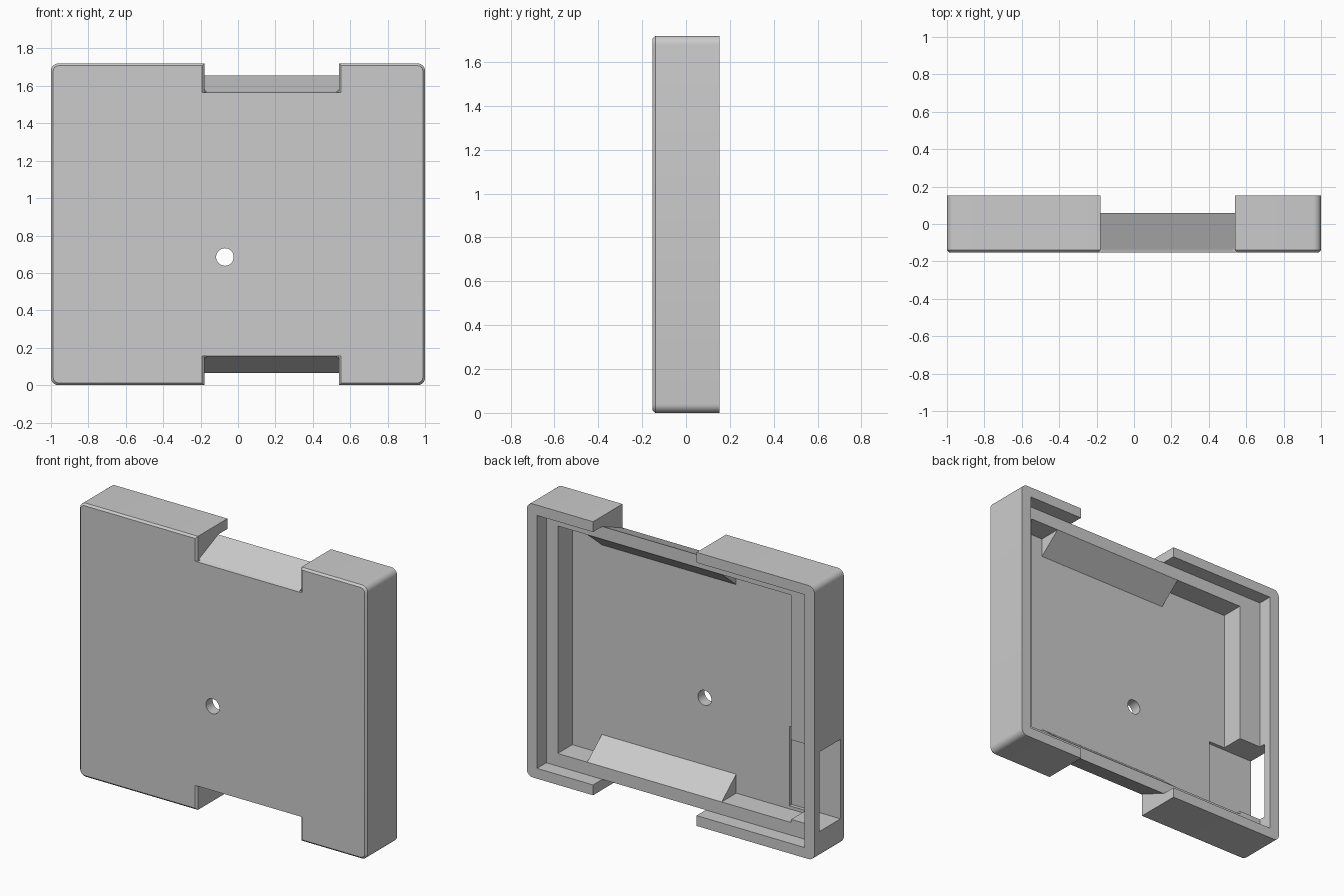
import bpy, bmesh, math
from mathutils import Vector

if "Cube" in bpy.data.objects:
    bpy.data.objects.remove(bpy.data.objects["Cube"], do_unlink=True)

H = 1.72                       # overall height
FRONT, BACK = -0.152, 0.152
LEDGE, FLOOR = 0.06, -0.085    # depth of the inner ledge and of the tray floor
NOTCH = (-0.18, 0.54)          # side limits of the notches

grey = bpy.data.materials.new("mid grey")
grey.use_nodes = True
colour = (0.6, 0.6, 0.6, 1)
grey.diffuse_color = colour
grey.node_tree.nodes["Principled BSDF"].inputs["Base Color"].default_value = colour


def make_object(name, bm):
    bmesh.ops.recalc_face_normals(bm, faces=bm.faces)
    mesh = bpy.data.meshes.new(name)
    bm.to_mesh(mesh)
    bm.free()
    mesh.materials.append(grey)
    ob = bpy.data.objects.new(name, mesh)
    bpy.context.collection.objects.link(ob)
    return ob


def prism(name, points, offset):
    """Extrude a closed outline along an offset vector."""
    bm = bmesh.new()
    face = bm.faces.new([bm.verts.new(p) for p in points])
    out = bmesh.ops.extrude_face_region(bm, geom=[face])
    verts = [v for v in out["geom"] if isinstance(v, bmesh.types.BMVert)]
    bmesh.ops.translate(bm, verts=verts, vec=Vector(offset))
    return make_object(name, bm)


def box(name, x0, x1, y0, y1, z0, z1):
    outline = [(x0, y0, z0), (x1, y0, z0), (x1, y0, z1), (x0, y0, z1)]
    return prism(name, outline, (0, y1 - y0, 0))


def side_profile(name, points, x0, x1):
    return prism(name, [(x0, y, z) for y, z in points], (x1 - x0, 0, 0))


def combine(target, tool, operation="DIFFERENCE"):
    """Apply a boolean and discard the tool."""
    tool.hide_render = True
    mod = target.modifiers.new(tool.name, "BOOLEAN")
    mod.operation, mod.solver, mod.object = operation, "EXACT", tool
    graph = bpy.context.evaluated_depsgraph_get()
    mesh = bpy.data.meshes.new_from_object(target.evaluated_get(graph))
    target.modifiers.clear()
    target.data = mesh
    bpy.data.objects.remove(tool, do_unlink=True)


# Outer block: rounded corners, small chamfer around the front
case = box("case", -1, 1, FRONT, BACK, 0, H)
bm = bmesh.new()
bm.from_mesh(case.data)
corners = [e for e in bm.edges if abs(e.verts[0].co.y - e.verts[1].co.y) > 0.1]
bmesh.ops.bevel(bm, geom=corners, offset=0.04, segments=6, profile=0.5, affect="EDGES")
rim = [e for e in bm.edges if all(abs(v.co.y - FRONT) < 1e-4 for v in e.verts)]
bmesh.ops.bevel(bm, geom=rim, offset=0.012, segments=1, affect="EDGES")
bmesh.ops.recalc_face_normals(bm, faces=bm.faces)
bm.to_mesh(case.data)
bm.free()

# Stepped recess open at the back
combine(case, box("lip_recess", -0.93, 0.93, LEDGE, 0.3, 0.065, H - 0.065))
combine(case, box("cavity", -0.774, 0.85, FLOOR, 0.3, 0.145, H - 0.145))

# Bottom and top: inner wedge, sloped notch and chamfered notch sides
for end, flip in (("bottom", lambda z: z), ("top", lambda z: H - z)):
    wedge = [(LEDGE, 0.145), (FLOOR, 0.264), (-0.1, 0.264), (-0.1, 0.12), (LEDGE, 0.12)]
    combine(case, side_profile(end + "_wedge", [(y, flip(z)) for y, z in wedge],
                               NOTCH[0] - 0.11, NOTCH[1] + 0.105), "UNION")
    notch = [(-0.2, 0.176), (LEDGE, 0.065), (0.2, 0.1), (0.2, -0.1), (-0.2, -0.1)]
    combine(case, side_profile(end + "_notch", [(y, flip(z)) for y, z in notch], *NOTCH))
    for x, out in zip(NOTCH, (-1, 1)):
        tri = [(x - out * 0.01, FRONT - 0.01), (x + out * 0.022, FRONT - 0.01),
               (x - out * 0.01, FRONT + 0.022)]
        z0, z1 = flip(-0.1), flip(0.155)
        combine(case, prism(end + "_notch_chamfer", [(a, b, z0) for a, b in tri],
                            (0, 0, z1 - z0)))

# Side window that runs into a shallow pocket in the floor
combine(case, box("side_window", -1.1, -0.66, -0.107, 0.1, 0.165, 0.665))

# Round hole through the front plate
ring = [math.tau * i / 32 for i in range(32)]
combine(case, prism("round_hole", [(-0.07 + 0.047 * math.cos(a), -0.3, 0.685 + 0.047 * math.sin(a))
                                   for a in ring], (0, 0.4, 0)))

bpy.ops.object.select_all(action="DESELECT")
case.select_set(True)
bpy.context.view_layer.objects.active = case
bpy.ops.object.shade_smooth_by_angle(angle=math.radians(30))
